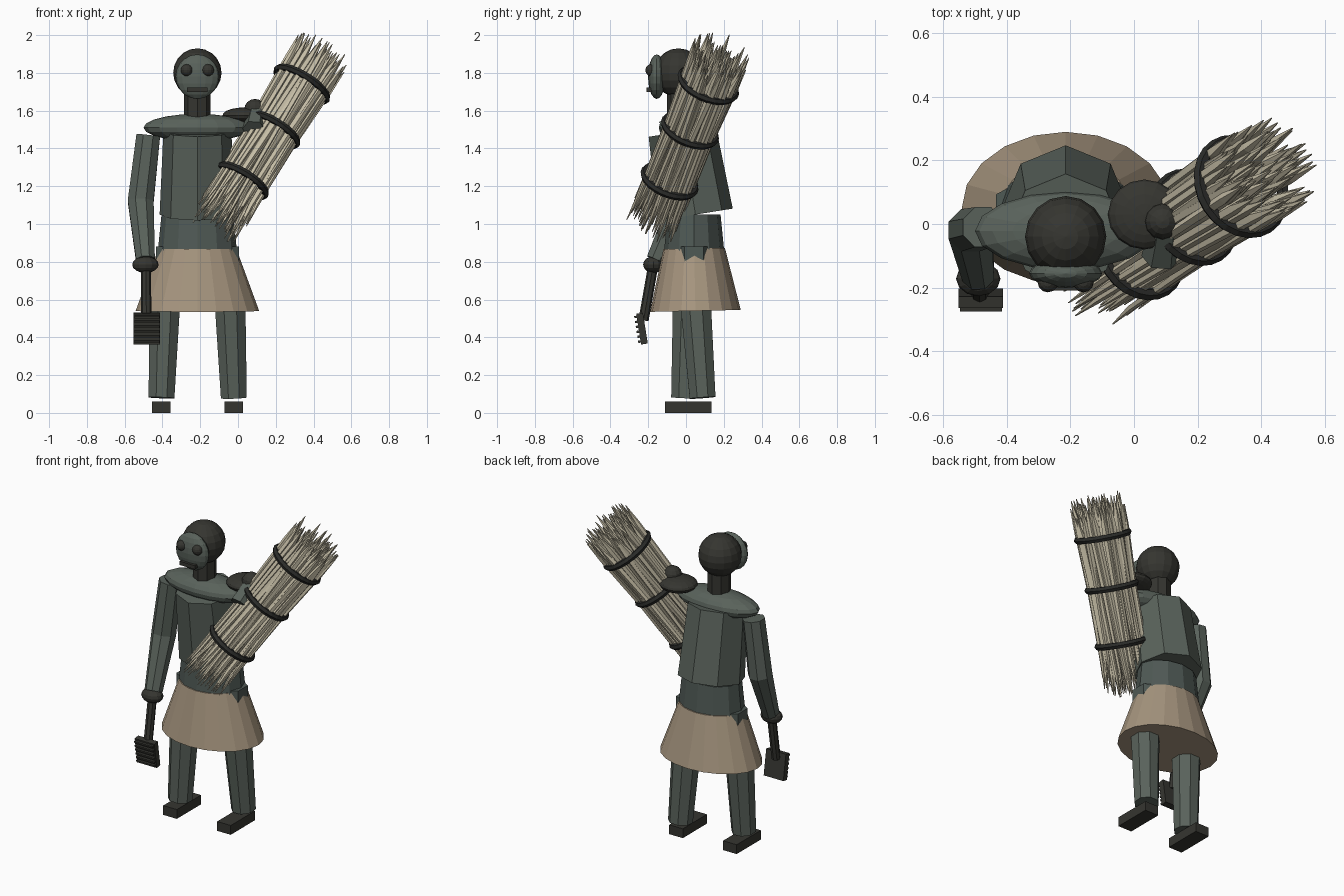
import bpy, bmesh, math, random
from mathutils import Vector, Matrix

random.seed(4)
cube = bpy.data.objects.get("Cube")
if cube:
    bpy.data.objects.remove(cube, do_unlink=True)


def material(name, rgb):
    m = bpy.data.materials.new(name)
    m.use_nodes = True
    m.diffuse_color = (*rgb, 1)
    m.node_tree.nodes["Principled BSDF"].inputs["Base Color"].default_value = (*rgb, 1)
    return m


GREEN = material("grey green", (.10, .122, .104))
TEAL = material("dull teal", (.078, .10, .09))
DARK = material("charcoal", (.036, .036, .030))
BLACK = material("dark band", (.023, .024, .022))
TAN = material("tan cloth", (.38, .30, .21))
STRAW = material("pale straw", (.56, .51, .38))


def finish(name, bm, mat):
    bmesh.ops.recalc_face_normals(bm, faces=bm.faces)
    me = bpy.data.meshes.new(name)
    bm.to_mesh(me)
    bm.free()
    me.materials.append(mat)
    ob = bpy.data.objects.new(name, me)
    bpy.context.collection.objects.link(ob)
    return ob


def frame(d):
    """Two axes square to direction d, the first close to x."""
    u = (Vector((1, 0, 0)) - d * d.x).normalized()
    return u, d.cross(u)


def loft(bm, points, radii, sides, phase=0.0):
    """Closed tube through the points; a radius is (across, deep)."""
    pts = [Vector(p) for p in points]
    rings = []
    for i, (p, r) in enumerate(zip(pts, radii)):
        rx, ry = r if isinstance(r, tuple) else (r, r)
        d = (pts[min(i + 1, len(pts) - 1)] - pts[max(i - 1, 0)]).normalized()
        u, v = frame(d)
        angles = [phase + math.tau * k / sides for k in range(sides)]
        rings.append([bm.verts.new(p + u * rx * math.cos(a) + v * ry * math.sin(a)) for a in angles])
    for a, b in zip(rings, rings[1:]):
        for k in range(sides):
            j = (k + 1) % sides
            bm.faces.new((a[k], a[j], b[j], b[k]))
    bm.faces.new(rings[0])
    bm.faces.new(rings[-1])


def tube(name, points, radii, sides, mat, phase=0.0):
    bm = bmesh.new()
    loft(bm, points, radii, sides, phase)
    return finish(name, bm, mat)


def ball(name, centre, size, mat, seg=16, rings=10):
    bm = bmesh.new()
    bmesh.ops.create_uvsphere(bm, u_segments=seg, v_segments=rings, radius=1)
    bmesh.ops.transform(bm, matrix=Matrix.Translation(centre) @ Matrix.Diagonal((*size, 1)), verts=bm.verts)
    return finish(name, bm, mat)


def add_box(bm, matrix, size):
    bmesh.ops.create_cube(bm, size=1, matrix=matrix @ Matrix.Diagonal((*size, 1)))


def box(name, centre, size, mat):
    bm = bmesh.new()
    add_box(bm, Matrix.Translation(centre), size)
    return finish(name, bm, mat)


CX = -.215  # middle of the body

# Head and face mask
ball("head", (CX, -.04, 1.80), (.128, .128, .13), DARK)
ball("face_mask", (CX, -.155, 1.78), (.115, .046, .118), GREEN)
for side, s in (("right", -1), ("left", 1)):
    ball(side + "_eye", (CX + s * .056, -.185, 1.814), (.032, .03, .032), DARK, 12, 8)
box("mouth", (CX, -.195, 1.71), (.108, .03, .024), DARK)
tube("neck", [(CX, -.03, 1.53), (CX, -.03, 1.72)], [.07, .07], 8, DARK)

# Trunk
ball("shoulders", (CX, -.022, 1.51), (.285, .122, .073), GREEN)
tube("chest", [(CX, .05, 1.05), (CX, -.02, 1.49)], [.2, .18], 8, GREEN)
tube("waist", [(CX, .043, .80), (CX, .043, 1.05)], [(.215, .165), (.19, .14)], 12, TEAL)
tube("hip_block", [(CX, .043, .72), (CX, .043, .88)], [(.238, .13), (.238, .13)], 8, TEAL, math.pi / 8)
tube("skirt", [(CX, .05, .54), (CX, .043, .87)], [(.327, .24), (.206, .163)], 20, TAN)

# Legs and feet
for side, hip, ankle, foot in (
        ("right", (-.385, .015, .66), (-.405, -.01, .08), -.407),
        ("left", (-.045, .045, .66), (-.022, .088, .08), -.023)):
    tube(side + "_leg", [ankle, hip], [.074, .09], 8, GREEN, math.pi / 8)
    box(side + "_foot", (foot, .012, .03), (.097, .245, .06), DARK)

# Right arm holding a brush
tube("right_arm", [(-.475, -.01, 1.47), (-.515, -.02, 1.12), (-.49, -.16, .81)],
     [.068, .074, .054], 8, GREEN, math.pi / 8)
ball("right_hand", (-.49, -.172, .785), (.07, .055, .044), DARK, 12, 8)
tube("brush_handle", [(-.485, -.225, .49), (-.488, -.172, .79)], [.027, .027], 8, DARK)
bm = bmesh.new()
tilt = Matrix.Translation((-.482, -.233, .446)) @ Matrix.Rotation(math.radians(9), 4, 'X')
add_box(bm, tilt, (.14, .036, .165))
for i in range(6):
    add_box(bm, tilt @ Matrix.Translation((0, -.024, -.066 + i * .0265)), (.132, .014, .012))
finish("brush_head", bm, DARK)

# Left arm wrapped round the bundle
ball("left_shoulder_pad", (.033, .03, 1.575), (.115, .11, .042), DARK)
ball("left_elbow", (.09, .008, 1.607), (.057, .057, .055), DARK, 12, 8)
tube("left_forearm", [(.1, .0, 1.59), (.085, -.105, 1.50)], [.05, .062], 6, GREEN)

# Straw bundle
MID = Vector((.183, .018, 1.49))
AXIS = Vector((.498, .323, .804)).normalized()
U, V = frame(AXIS)


def on_bundle(t, r, angle):
    return MID + AXIS * t + (U * math.cos(angle) + V * math.sin(angle)) * r


bm = bmesh.new()
for count, radius in ((38, .127), (28, .095), (18, .06), (8, .025)):
    for k in range(count):
        a = math.tau * k / count + random.uniform(-.06, .06)
        twist = random.uniform(-.3, .3)
        r = radius + random.uniform(-.008, .008)
        low = -random.uniform(.5, .64)
        high = random.uniform(.44, .55)
        stations = ((low, 1.12, .002), (low + .13, 1.03, .011), (0, 1, .016),
                    (high - .13, 1.09, .019), (high, 1.2, .002))
        pts = [on_bundle(t, r * f, a + twist * t) for t, f, w in stations]
        loft(bm, pts, [w for t, f, w in stations], 5, random.uniform(0, 3))
finish("straw_bundle", bm, STRAW)

# Bands tied round the bundle
for name, t, radius in (("lower_band", -.325, .142), ("middle_band", .01, .142), ("upper_band", .31, .152)):
    bpy.ops.mesh.primitive_torus_add(major_segments=24, minor_segments=6, major_radius=radius,
                                     minor_radius=.02, location=MID + AXIS * t,
                                     rotation=AXIS.to_track_quat('Z', 'Y').to_euler())
    band = bpy.context.object
    band.name = name
    band.data.materials.append(BLACK)
